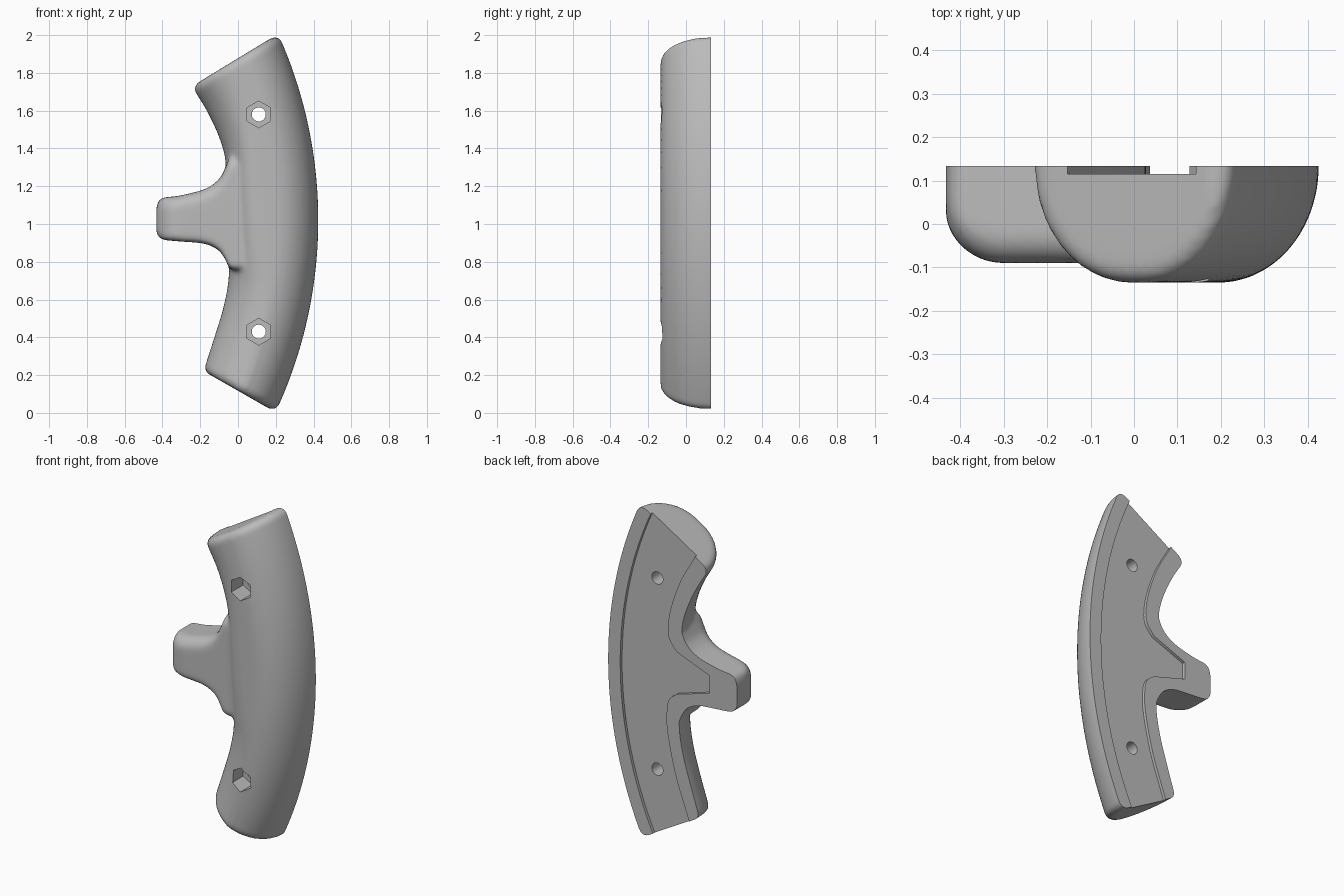
import bpy, bmesh, math
from mathutils import Vector

if "Cube" in bpy.data.objects:
    bpy.data.objects.remove(bpy.data.objects["Cube"])

BACK, FRONT = 0.133, -0.135

grey = bpy.data.materials.new("plain grey")
grey.use_nodes = True
grey.diffuse_color = (0.5, 0.5, 0.5, 1)
grey.node_tree.nodes["Principled BSDF"].inputs["Base Color"].default_value = (0.5, 0.5, 0.5, 1)


def spline(points, t):
    """Smooth curve through the points, t from 0 to 1."""
    p = [Vector(q) for q in points]
    p = [2 * p[0] - p[1]] + p + [2 * p[-1] - p[-2]]
    s = t * (len(points) - 1)
    i = min(int(s), len(points) - 2)
    u = s - i
    a, b, c, d = p[i:i + 4]
    return 0.5 * (2 * b + (c - a) * u + (2 * a - 5 * b + 4 * c - d) * u ** 2
                  + (3 * b - a - 3 * c + d) * u ** 3)


def make_object(name, bm):
    bmesh.ops.recalc_face_normals(bm, faces=bm.faces)
    mesh = bpy.data.meshes.new(name)
    bm.to_mesh(mesh)
    bm.free()
    ob = bpy.data.objects.new(name, mesh)
    bpy.context.collection.objects.link(ob)
    mesh.materials.append(grey)
    return ob


def loft(name, rows):
    """Skin closed sections and cap both ends."""
    bm = bmesh.new()
    rings = [[bm.verts.new(p) for p in row] for row in rows]
    n = len(rings[0])
    for a, b in zip(rings, rings[1:]):
        for i in range(n):
            j = (i + 1) % n
            bm.faces.new((a[i], a[j], b[j], b[i]))
    bm.faces.new(rings[0])
    bm.faces.new(rings[-1])
    return make_object(name, bm)


def prism(name, outline, y0, y1):
    """Outline in x and z, drawn out along y."""
    return loft(name, [[(x, y, z) for x, z in outline] for y in (y0, y1)])


def ngon(cx, cz, radius, sides):
    return [(cx + radius * math.sin(math.tau * i / sides),
             cz + radius * math.cos(math.tau * i / sides)) for i in range(sides)]


def combine(ob, other, operation):
    mod = ob.modifiers.new(operation.lower(), 'BOOLEAN')
    mod.object, mod.operation, mod.solver = other, operation, 'EXACT'
    other.hide_render = True


def apply_all(ob, helpers):
    bpy.ops.object.select_all(action='DESELECT')
    ob.select_set(True)
    bpy.context.view_layer.objects.active = ob
    bpy.ops.object.convert(target='MESH')
    for h in helpers:
        bpy.data.objects.remove(h)


# Grip: inner edge as (x, z, width of its rounding), outer edge is an arc
inner = [(-.17, .26, .25), (-.125, .4, .25), (-.082, .54, .24), (-.053, .68, .22),
         (-.048, .8, .19), (-.055, 1, .17), (-.06, 1.18, .16), (-.067, 1.34, .16),
         (-.1, 1.46, .19), (-.16, 1.59, .23), (-.223, 1.695, .25)]
OUTER_W, ARC_R, STEPS = 0.23, 2.4, 16


def grip_row(t, advance=0.0, inset=0.0):
    x, z, w = spline(inner, t)
    left = Vector((x, 0, z))
    z = 0.04 + t * 1.93
    right = Vector((0.425 - ARC_R + math.sqrt(ARC_R ** 2 - (z - 1.02) ** 2), 0, z))
    along = right - left
    length = along.length
    along.normalize()
    normal = Vector((-along.z, 0, along.x))
    mid = (left + right) / 2 + normal * advance
    angles = [math.pi / 2 * i / STEPS for i in range(STEPS + 1)]
    flat = [(w * (1 - math.cos(a)), math.sin(a)) for a in angles]
    flat += [(length - OUTER_W * (1 - math.cos(a)), math.sin(a)) for a in reversed(angles)]
    depth = BACK - FRONT - inset
    row = [mid + along * (s - length / 2) * (1 - 2 * inset / length)
           + Vector((0, BACK - depth * h, 0)) for s, h in flat]
    ends = [Vector((p.x, 0.2, p.z)) for p in (row[0], row[-1])]
    return [ends[0]] + row + [ends[1]]


ROUND = 0.04
caps = [(ROUND * math.sin(a), ROUND * (1 - math.cos(a)))
        for a in (math.pi / 2 * i / 6 for i in range(1, 7))]
rows = [grip_row(0, -s, d) for s, d in reversed(caps)]
rows += [grip_row(i / 80) for i in range(81)]
rows += [grip_row(1, s, d) for s, d in caps]
grip = loft("grip", rows)

# Finger prong: stations as (x, lower z, upper z), flaring into the grip
stations = [(-.432, .96, 1.085), (-.42, .933, 1.122), (-.39, .916, 1.14), (-.31, .908, 1.15),
            (-.175, .895, 1.185), (-.1, .858, 1.238), (-.066, .81, 1.3), (-.03, .76, 1.36),
            (.1, .76, 1.36)]


def prong_row(x, low, high):
    tip = max(0, min(1, (-0.3 - x) / 0.135))
    front = 0.04 - 0.13 * math.sqrt(1 - tip * tip)
    row = [(x, 0.25, low)]
    for i in range(9):
        a = math.pi / 2 * i / 8
        r = 0.035
        row.append((x, front + r * (1 - math.sin(a)), low + r * (1 - math.cos(a))))
    for i in range(8, -1, -1):
        a = math.pi / 2 * i / 8
        r = 0.07
        row.append((x, front + r * (1 - math.sin(a)), high - r * (1 - math.cos(a))))
    return row + [(x, 0.25, high)]


prong = loft("prong", [prong_row(*spline(stations, i / 64)) for i in range(65)])

# Blend grip and prong into one soft skin
combine(grip, prong, 'UNION')
remesh = grip.modifiers.new("blend", 'REMESH')
remesh.mode, remesh.voxel_size = 'VOXEL', 0.012
soften = grip.modifiers.new("soften", 'SMOOTH')
soften.factor, soften.iterations = 0.5, 8
apply_all(grip, [prong])

# Flat back with a shallow recess that follows the outline
slab = prism("back_cutter", [(-2, -2), (2, -2), (2, 4), (-2, 4)], BACK, 1)
upper = [(-.24, 1.96), (-.15, 1.78), (-.06, 1.62), (.0, 1.46), (.025, 1.34),
         (.02, 1.25), (-.03, 1.18), (-.25, 1.095)]
lower = [(-.25, .99), (-.03, .925), (.02, .88), (.035, .8), (.03, .68),
         (-.02, .45), (-.1, .22), (-.2, -.05)]
recess_line = [tuple(spline(upper[:7], i / 24)) for i in range(25)] + upper[7:]
recess_line += lower[:1] + [tuple(spline(lower[1:], i / 24)) for i in range(25)]
for i in range(41):
    z = -0.1 + i * 2.2 / 40
    recess_line.append((0.345 - 2.3 + math.sqrt(2.3 ** 2 - (z - 1.02) ** 2), z))
recess = prism("recess_cutter", recess_line, 0.115, 0.5)

# Two bolt holes with hexagonal nut pockets
cutters = [slab, recess]
for z in (0.43, 1.58):
    cutters.append(prism("bolt_cutter", ngon(0.11, z, 0.037, 32), -1, 1))
    cutters.append(prism("nut_cutter", ngon(0.11, z, 0.071, 6), -1, -0.02))
for c in cutters:
    combine(grip, c, 'DIFFERENCE')
apply_all(grip, cutters)
grip.name = "handle_half"
bpy.ops.object.shade_smooth_by_angle(angle=math.radians(35))
